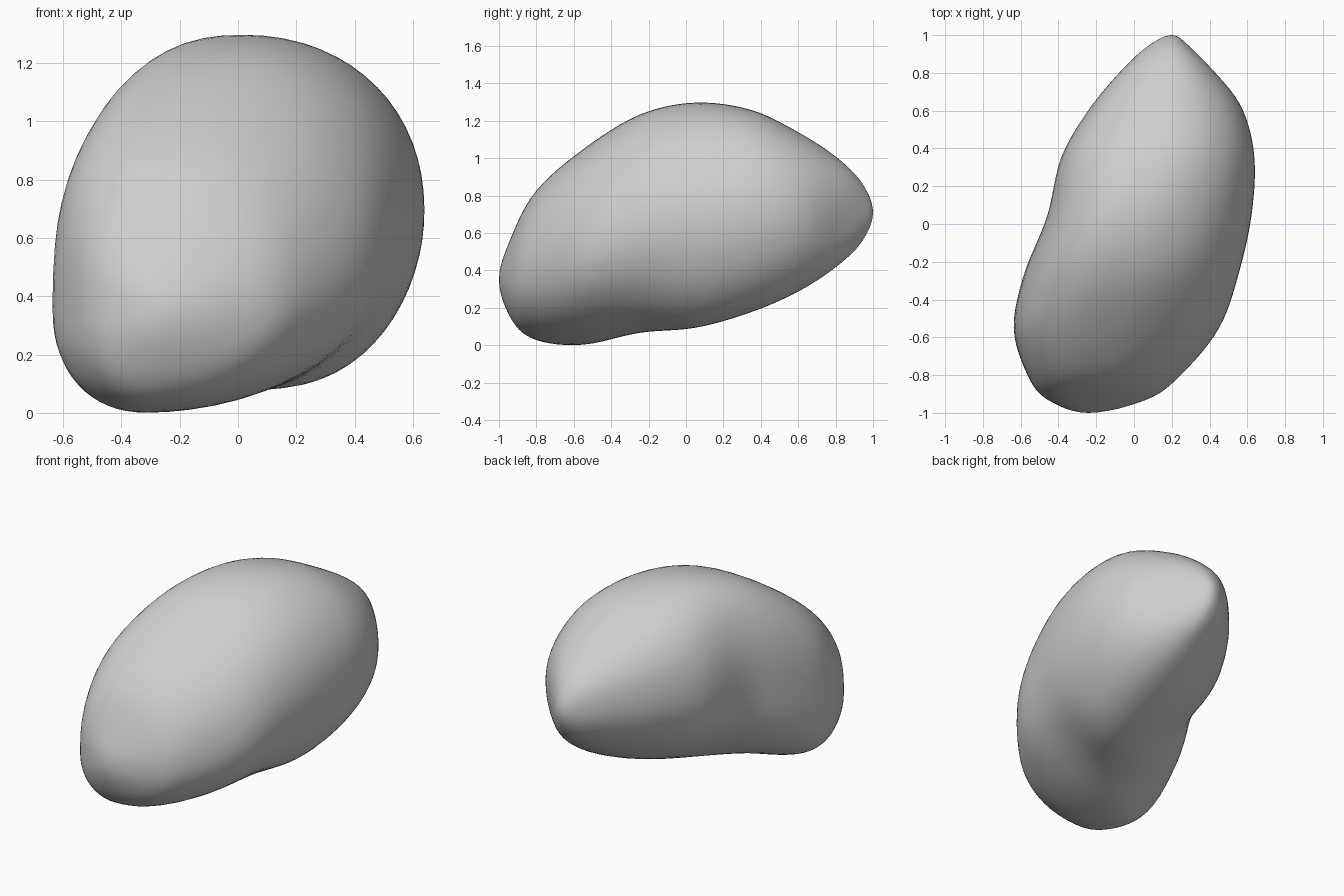
import bpy, bmesh, math
from mathutils import Vector

cube = bpy.data.objects.get("Cube")
if cube:
    bpy.data.objects.remove(cube, do_unlink=True)

SIDES, STEPS = 64, 6

# Stations along the boulder: y, x_min, x_max, z_min, z_max,
# then x of top, z of right side, x of bottom, z of left side
STATIONS = [
    (-1, -.24, -.24, .35, .35, -.24, .35, -.24, .35),
    (-.93, -.46, .07, .13, .59, -.24, .37, -.26, .33),
    (-.8, -.565, .25, .025, .83, -.2, .42, -.3, .33),
    (-.55, -.64, .455, 0, 1.05, -.13, .51, -.3, .35),
    (-.25, -.58, .56, .065, 1.235, -.05, .63, -.04, .46),
    (.05, -.465, .625, .09, 1.3, .01, .68, .16, .62),
    (.35, -.39, .64, .175, 1.26, .1, .7, .23, .7),
    (.6, -.245, .58, .285, 1.14, .16, .7, .25, .72),
    (.8, -.08, .445, .415, 1.01, .2, .7, .24, .72),
    (.94, .07, .3, .55, .87, .2, .7, .21, .71),
    (1, .2, .2, .71, .71, .2, .71, .2, .71),
]

# Shallow hollows: centre, radius, depth
HOLLOWS = [
    (Vector((-.46, .06, .5)), .18, .02),
    (Vector((-.3, .1, .25)), .22, .03),
    (Vector((.42, .85, .65)), .14, .015),
]


def mirrored(row):
    """Station continued over a rounded end, so the cap closes smoothly."""
    y, x0, x1, z0, z1, xt, zr, xb, zl = row
    return (y, x1, x0, z1, z0, xb, zl, xt, zr)


def blend(a, b, c, d, t):
    """Catmull-Rom interpolation of four values."""
    return .5 * (2 * b + (c - a) * t + (2 * a - 5 * b + 4 * c - d) * t * t
                 + (3 * b - a - 3 * c + d) * t ** 3)


def section_point(row, angle):
    """Point on a lopsided oval made of four superellipse quarters."""
    y, x0, x1, z0, z1, xt, zr, xb, zl = row
    c, s = math.cos(angle), math.sin(angle)
    x_mid = xt if s >= 0 else xb
    z_mid = zr if c >= 0 else zl
    front = min(max(.5 - y, 0), 1)     # the front end is fuller on the left
    if s >= 0:
        power = 2.1 if c >= 0 else 2.3 + .45 * front
    else:
        power = 2 if c >= 0 else 1.9 + .3 * front
    u, v = abs(c) ** (2 / power), abs(s) ** (2 / power)
    x = x_mid + u * ((x1 if c >= 0 else x0) - x_mid)
    z = z_mid + v * ((z1 if s >= 0 else z0) - z_mid)
    return Vector((x, y, z))


def dented(point):
    core = Vector((.05, point.y * .6, .6))
    for centre, radius, depth in HOLLOWS:
        weight = math.exp(-((point - centre).length / radius) ** 2)
        point = point + (core - point).normalized() * depth * weight
    return point


# Smooth run of stations
rows = [mirrored(STATIONS[1])] + STATIONS + [mirrored(STATIONS[-2])]
smooth = []
for i in range(1, len(rows) - 2):
    for k in range(STEPS):
        smooth.append([blend(*v, k / STEPS) for v in zip(*rows[i - 1:i + 3])])

# Boulder skin
bm = bmesh.new()
rings = []
for row in smooth[1:]:
    rings.append([bm.verts.new(dented(section_point(row, math.tau * j / SIDES)))
                  for j in range(SIDES)])
front_pole = bm.verts.new(section_point(STATIONS[0], 0))
back_pole = bm.verts.new(section_point(STATIONS[-1], 0))
for j in range(SIDES):
    n = (j + 1) % SIDES
    for a, b in zip(rings, rings[1:]):
        bm.faces.new((a[j], a[n], b[n], b[j]))
    bm.faces.new((front_pole, rings[0][n], rings[0][j]))
    bm.faces.new((back_pole, rings[-1][j], rings[-1][n]))

# Soften the joins between section quarters
for _ in range(3):
    bmesh.ops.smooth_vert(bm, verts=[v for r in rings[3:-3] for v in r], factor=.5,
                          use_axis_x=True, use_axis_y=True, use_axis_z=True)
bmesh.ops.recalc_face_normals(bm, faces=bm.faces)

mesh = bpy.data.meshes.new("boulder")
bm.to_mesh(mesh)
bm.free()
mesh.shade_smooth()
boulder = bpy.data.objects.new("boulder", mesh)
bpy.context.collection.objects.link(boulder)

# Stone colour
stone = bpy.data.materials.new("stone grey")
stone.use_nodes = True
grey = (.62, .62, .62, 1)
stone.diffuse_color = grey
stone.node_tree.nodes["Principled BSDF"].inputs["Base Color"].default_value = grey
mesh.materials.append(stone)
